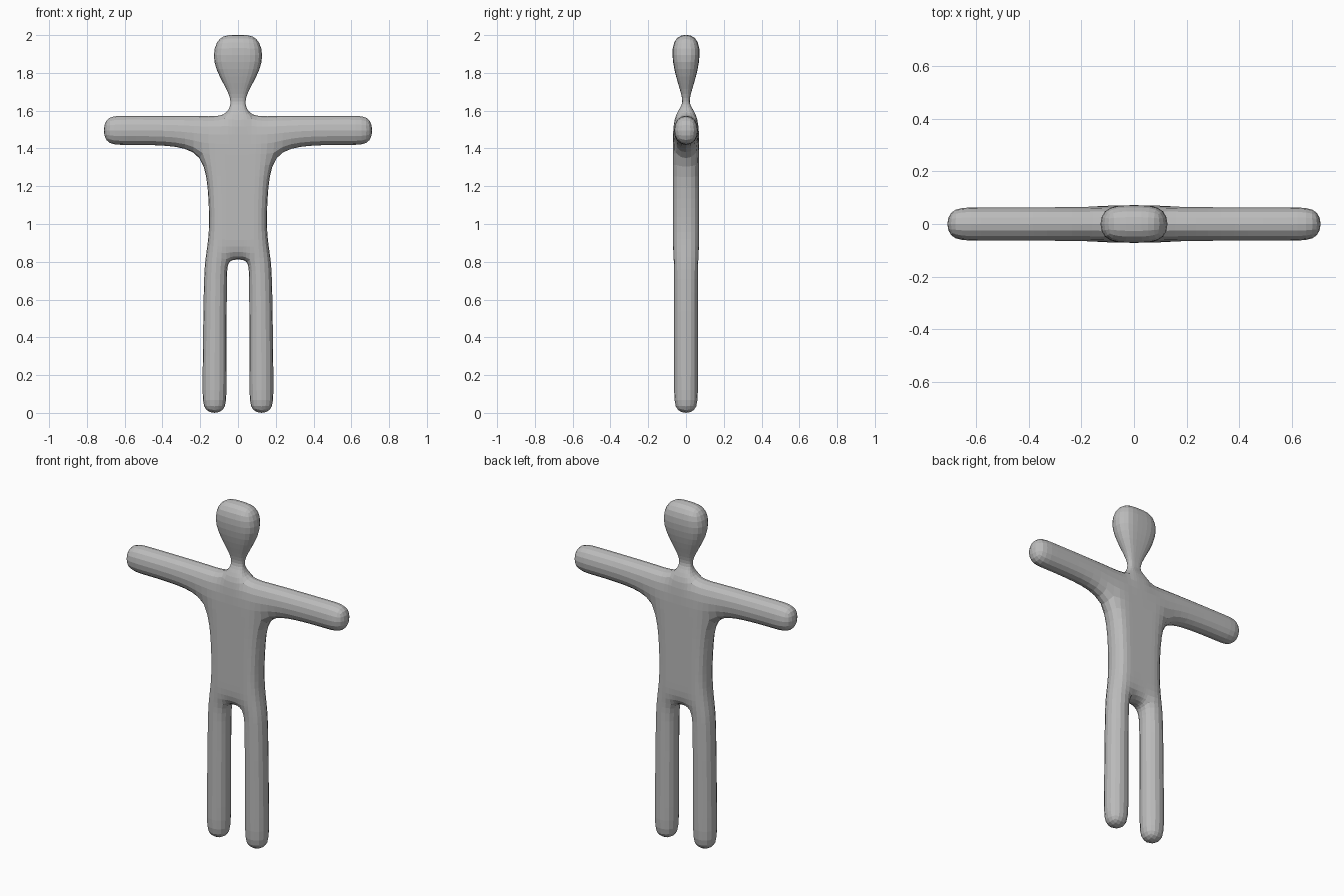
import bpy, bmesh

if "Cube" in bpy.data.objects:
    bpy.data.objects.remove(bpy.data.objects["Cube"])

# One grey for the whole figure
grey = bpy.data.materials.new("plain grey")
grey.diffuse_color = (0.5, 0.5, 0.5, 1)
grey.use_nodes = True
grey.node_tree.nodes["Principled BSDF"].inputs["Base Color"].default_value = grey.diffuse_color

# Rows of half the body, top to bottom: z, depth, x of each column
head_rows = [(2.008, .070, .110), (1.86, .078, .155), (1.70, .028, .050), (1.63, .010, .034)]
D = .070

# Cage points of the right half: (x, z, half depth)
cells = []

def strip(a, b):
    """Quads between two rows of cage points."""
    for i in range(len(a) - 1):
        cells.append((a[i], a[i + 1], b[i + 1], b[i]))

# Head and neck
rows = [[(0, z, d), (x, z, d)] for z, d, x in head_rows]
# Torso
shoulder = [(0, 1.575, D), (.07, 1.575, D), (.18, 1.58, D)]
chest = [(0, 1.38, D), (.06, 1.38, D), (.18, 1.38, D)]
belly = [(0, 1.12, D), (.055, 1.12, D), (.158, 1.12, D)]
waist = [(0, .95, D), (.055, .95, D), (.155, .95, D)]
hips = [(0, .805, D), (.052, .805, D), (.178, .82, D)]
rows.append(shoulder[:2])
for a, b in zip(rows, rows[1:]):
    strip(a, b)
torso = [shoulder, chest, belly, waist, hips]
for a, b in zip(torso, torso[1:]):
    strip(a, b)
# Arm
arm = [[shoulder[2], chest[2]]] + [[(x, 1.58, .069), (x, 1.412, .069)] for x in (.38, .60, .72)]
for a, b in zip(arm, arm[1:]):
    strip(b, a)
# Leg
leg = [hips[1:]] + [[(x0, z, .069), (x1, z, .069)] for z, x0, x1 in
                    ((.72, .054, .187), (.12, .055, .194), (-.010, .055, .194))]
for a, b in zip(leg, leg[1:]):
    strip(a, b)

# Front and back sheets joined by side walls
bm = bmesh.new()
verts = {}

def vert(p, side):
    key = (p, side)
    if key not in verts:
        verts[key] = bm.verts.new((p[0], side * p[2], p[1]))
    return verts[key]

edges = {}
for c in cells:
    bm.faces.new([vert(p, -1) for p in reversed(c)])
    bm.faces.new([vert(p, 1) for p in c])
    for i in range(4):
        pair = (c[i], c[(i + 1) % 4])
        edges.setdefault(frozenset(pair), []).append(pair)
for uses in edges.values():
    a, b = uses[0]
    if len(uses) == 1 and (a[0] > 0 or b[0] > 0):
        bm.faces.new([vert(a, -1), vert(b, -1), vert(b, 1), vert(a, 1)])
bmesh.ops.recalc_face_normals(bm, faces=bm.faces)

mesh = bpy.data.meshes.new("figure")
bm.to_mesh(mesh)
bm.free()
mesh.materials.append(grey)
figure = bpy.data.objects.new("figure", mesh)
bpy.context.collection.objects.link(figure)

# Mirror to the left half, then round the cage
mirror = figure.modifiers.new("mirror", 'MIRROR')
mirror.use_clip = True
sub = figure.modifiers.new("rounding", 'SUBSURF')
sub.levels = sub.render_levels = 2
